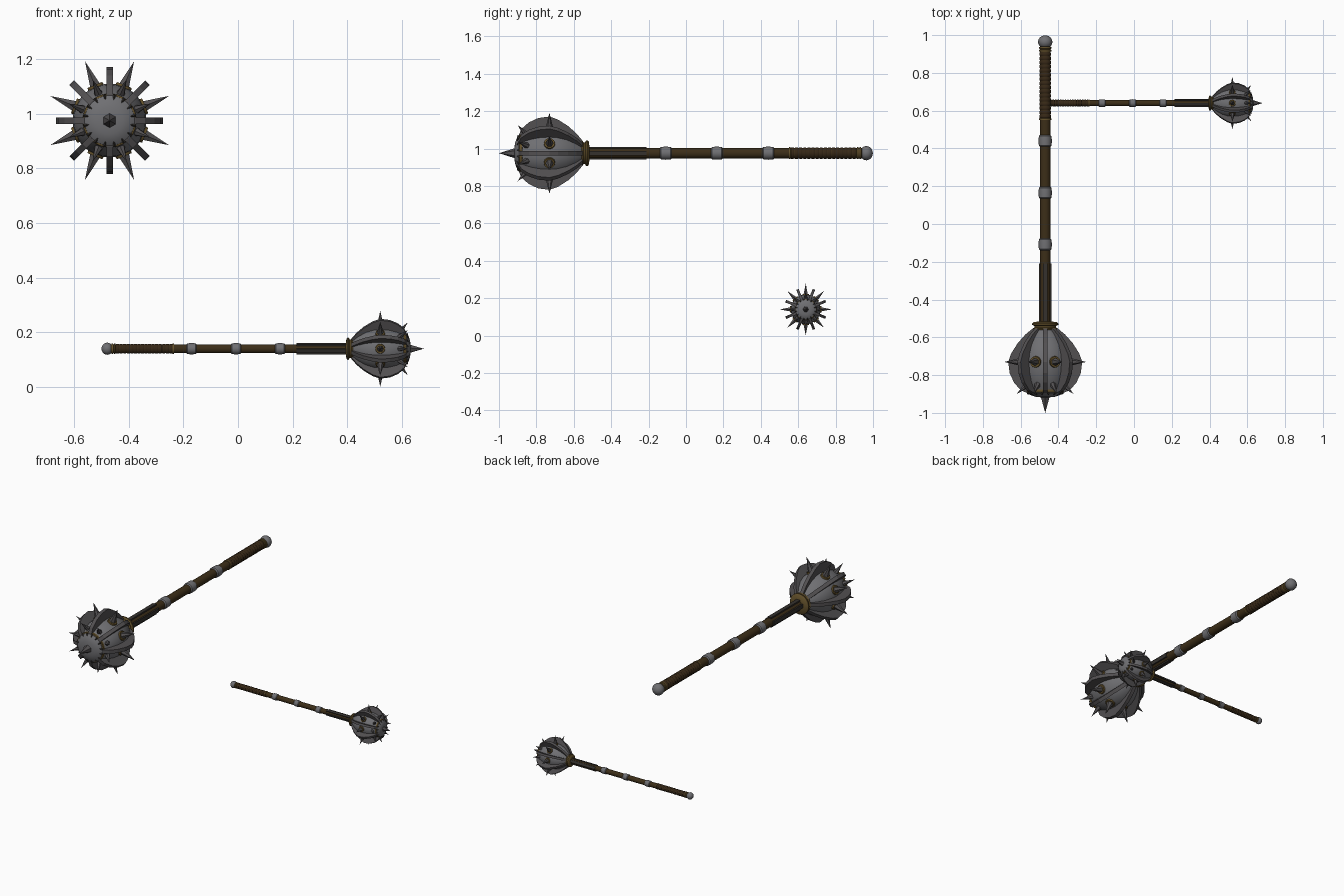
import bpy, bmesh, math
from mathutils import Matrix, Vector

if "Cube" in bpy.data.objects:
    bpy.data.objects.remove(bpy.data.objects["Cube"])


def material(name, rgb):
    m = bpy.data.materials.new(name)
    m.diffuse_color = (*rgb, 1)
    m.use_nodes = True
    m.node_tree.nodes["Principled BSDF"].inputs["Base Color"].default_value = m.diffuse_color
    return m


STEEL = material("steel", (0.16, 0.16, 0.17))
DARK = material("dark steel", (0.085, 0.08, 0.083))
IRON = material("blackened iron", (0.035, 0.031, 0.027))
WOOD = material("dark wood", (0.045, 0.027, 0.009))
LEATHER = material("grip leather", (0.036, 0.02, 0.008))
BRASS = material("aged brass", (0.13, 0.085, 0.025))


def finish(name, bm, mat, place, smooth=True):
    bmesh.ops.recalc_face_normals(bm, faces=bm.faces)
    me = bpy.data.meshes.new(name)
    bm.to_mesh(me)
    bm.free()
    me.transform(place)
    me.materials.append(mat)
    ob = bpy.data.objects.new(name, me)
    bpy.context.collection.objects.link(ob)
    if smooth:
        bpy.context.view_layer.objects.active = ob
        ob.select_set(True)
        bpy.ops.object.shade_smooth_by_angle(angle=math.radians(35))
        ob.select_set(False)


def lathe(bm, profile, n=24):
    """Revolve (radius, height) points round the z axis and close both ends."""
    rings = [[bm.verts.new((r * math.cos(2 * math.pi * i / n),
                            r * math.sin(2 * math.pi * i / n), z)) for i in range(n)]
             for r, z in profile]
    for a, b in zip(rings, rings[1:]):
        for i in range(n):
            j = (i + 1) % n
            bm.faces.new((a[i], a[j], b[j], b[i]))
    bm.faces.new(rings[0][::-1])
    bm.faces.new(rings[-1])


def cone(bm, base, direction, r1, r2, length, sides=6):
    d = Vector(direction).normalized()
    m = Matrix.Translation(Vector(base) + d * length / 2) @ d.to_track_quat('Z', 'Y').to_matrix().to_4x4()
    bmesh.ops.create_cone(bm, cap_ends=True, segments=sides, radius1=r1, radius2=r2, depth=length, matrix=m)


def box(bm, size, matrix):
    bmesh.ops.create_cube(bm, size=1, matrix=matrix @ Matrix.Diagonal((*size, 1)))


def plate(bm, outline, thickness, angle):
    """Extrude a (radius, height) outline into a radial plate."""
    rot = Matrix.Rotation(angle, 3, 'Z')
    a, b = [[bm.verts.new(rot @ Vector((r, s * thickness / 2, z))) for r, z in outline] for s in (-1, 1)]
    bm.faces.new(a)
    bm.faces.new(b[::-1])
    for i in range(len(a)):
        j = (i + 1) % len(a)
        bm.faces.new((a[i], b[i], b[j], a[j]))


def around(n, offset=0.0):
    return [2 * math.pi * i / n + offset for i in range(n)]


def mace(size, place):
    def turned(part, mat, profile, n=24):
        bm = bmesh.new()
        lathe(bm, profile, n)
        finish(f"{size}_{part}", bm, mat, place)

    # shaft, pommel and ridged grip
    turned("shaft", WOOD, [(0.028, 0.06), (0.028, 1.56)])
    turned("pommel", STEEL, [(max(0.001, 0.038 * math.sin(a)), 0.036 - 0.035 * math.cos(a))
                             for a in [math.pi * i / 12 for i in range(13)]])
    grip = []
    for i in range(16):
        z = 0.09 + i * 0.022
        grip += [(0.027, z), (0.031, z + 0.006), (0.031, z + 0.016), (0.027, z + 0.022)]
    turned("grip", LEATHER, grip)
    for k, z in enumerate((0.068, 0.082, 0.445)):
        turned(f"grip_ring_{k + 1}", BRASS, [(0.026, z - 0.006), (0.032, z - 0.004),
                                           (0.032, z + 0.004), (0.026, z + 0.006)])

    # shaft bands
    for k, z in enumerate((0.56, 0.835, 1.108)):
        turned(f"shaft_band_{k + 1}", STEEL, [(0.028, z - 0.031), (0.034, z - 0.025), (0.035, z),
                                            (0.034, z + 0.025), (0.028, z + 0.031)])

    # reinforcing strips below the head
    bm = bmesh.new()
    for a in around(4):
        box(bm, (0.010, 0.026, 0.32), Matrix.Rotation(a, 4, 'Z') @ Matrix.Translation((0.029, 0, 1.37)))
    finish(f"{size}_shaft_strips", bm, IRON, place, False)

    # head collar, core, nose cap
    turned("head_collar", BRASS, [(0.028, 1.515), (0.062, 1.52), (0.069, 1.526), (0.069, 1.534),
                                  (0.058, 1.54), (0.058, 1.548), (0.066, 1.552), (0.06, 1.56)])
    turned("head_core", STEEL, [(0.05, 1.55), (0.085, 1.59), (0.115, 1.64), (0.131, 1.69), (0.135, 1.73),
                                (0.131, 1.78), (0.118, 1.83), (0.1, 1.87), (0.088, 1.895)], 32)
    turned("nose_cap", STEEL, [(0.094, 1.88), (0.092, 1.895), (0.075, 1.907), (0.05, 1.915), (0.02, 1.918)])
    turned("nose_rim", BRASS, [(0.09, 1.872), (0.099, 1.876), (0.099, 1.889), (0.09, 1.893)])
    bm = bmesh.new()
    for a in around(16, math.pi / 16):
        cone(bm, (0.096 * math.cos(a), 0.096 * math.sin(a), 1.895),
             (-math.cos(a), -math.sin(a), 0.45), 0.006, 0.001, 0.024, 4)
    finish(f"{size}_rim_teeth", bm, IRON, place, False)

    # eight flanges
    bm = bmesh.new()
    outline = [(0.04, 1.55), (0.065, 1.552), (0.105, 1.585), (0.145, 1.63), (0.18, 1.685), (0.196, 1.73),
               (0.188, 1.79), (0.165, 1.84), (0.13, 1.88), (0.095, 1.895), (0.04, 1.89)]
    for a in around(8):
        plate(bm, outline, 0.024, a)
    finish(f"{size}_flanges", bm, DARK, place, False)

    # side spikes, smaller forward spikes and their brass seats
    spikes, seats = bmesh.new(), bmesh.new()
    for a in around(8, math.pi / 8):
        c, s = math.cos(a), math.sin(a)
        cone(spikes, (0.125 * c, 0.125 * s, 1.73), (c, s, 0), 0.025, 0.0, 0.11)
        cone(seats, (0.125 * c, 0.125 * s, 1.73), (c, s, 0), 0.032, 0.029, 0.016, 12)
        cone(spikes, (0.098 * c, 0.098 * s, 1.845), (c, s, 0.85), 0.019, 0.0, 0.085)
    cone(spikes, (0, 0, 1.905), (0, 0, 1), 0.03, 0.0, 0.095)
    finish(f"{size}_spikes", spikes, DARK, place, False)
    finish(f"{size}_spike_seats", seats, BRASS, place)


# large mace points to the front, small mace points to the right
mace("large", Matrix(((1, 0, 0, -0.47), (0, 0, -1, 1.0), (0, 1, 0, 0.975), (0, 0, 0, 1))))
k = 0.59
mace("small", Matrix(((0, 0, k, -0.5), (k, 0, 0, 0.64), (0, k, 0, 0.14), (0, 0, 0, 1)))
     @ Matrix.Rotation(math.pi / 8, 4, 'Z'))
